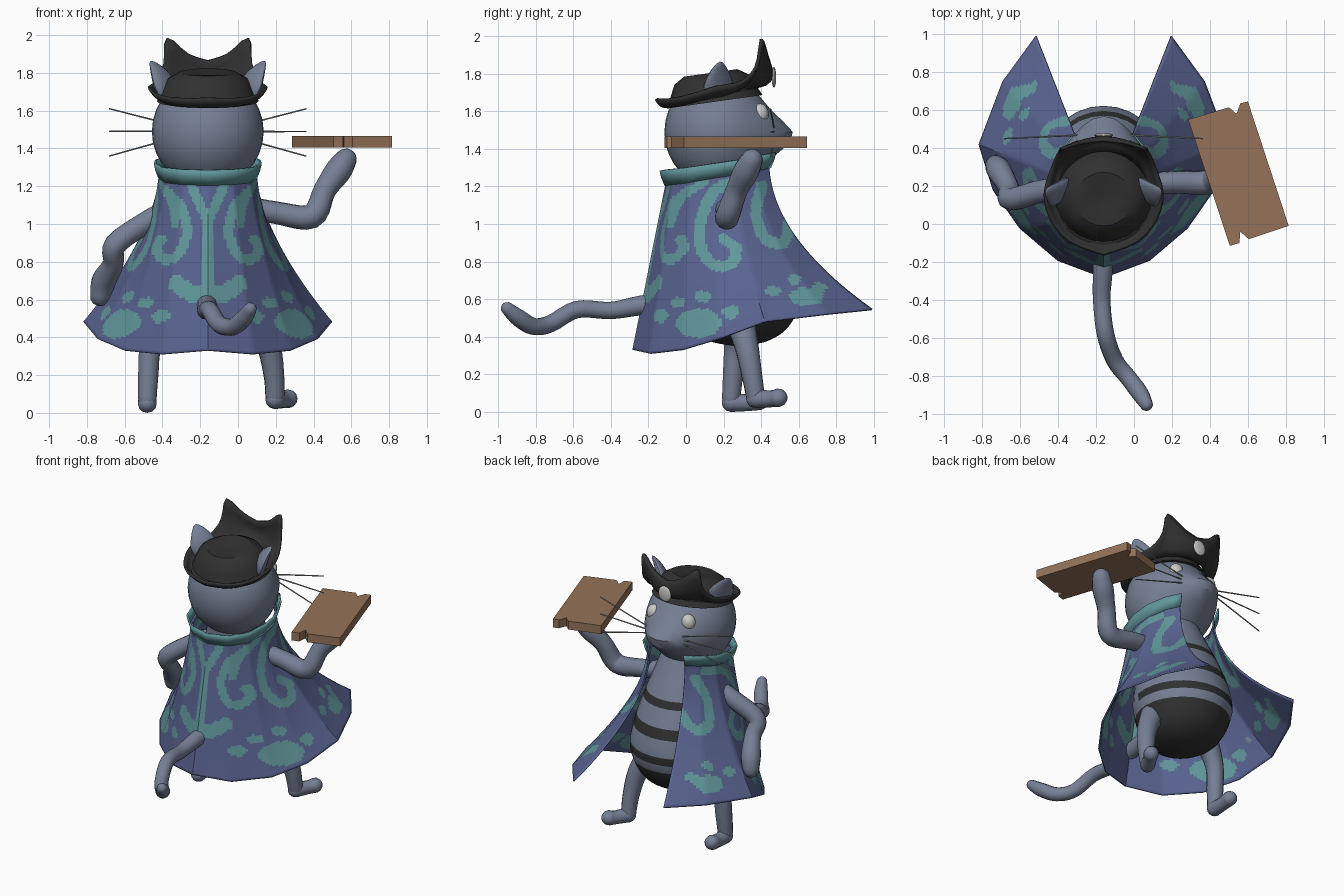
import bpy, bmesh, math
from mathutils import Vector, Matrix

if "Cube" in bpy.data.objects:
    bpy.data.objects.remove(bpy.data.objects["Cube"], do_unlink=True)

MID = -0.16      # the body's own plane of symmetry
made = []


def material(name, *rgb):
    m = bpy.data.materials.new(name)
    m.use_nodes = True
    m.diffuse_color = (*rgb, 1)
    m.node_tree.nodes["Principled BSDF"].inputs["Base Color"].default_value = (*rgb, 1)
    return m


fur = material("blue grey fur", .18, .215, .3)
cloth = material("indigo cloth", .1, .125, .28)
teal = material("teal trim", .12, .31, .33)
black = material("soft black", .03, .03, .03)
wood = material("brown wood", .3, .17, .1)
white = material("eye white", .58, .58, .56)
hair = material("whisker grey", .3, .32, .32)


def finish(name, bm, *mats, rule=None):
    bmesh.ops.recalc_face_normals(bm, faces=bm.faces)
    if rule:
        for f in bm.faces:
            f.material_index = rule(f.calc_center_median())
    me = bpy.data.meshes.new(name)
    bm.to_mesh(me)
    bm.free()
    ob = bpy.data.objects.new(name, me)
    bpy.context.collection.objects.link(ob)
    for m in mats:
        me.materials.append(m)
    made.append(ob)
    return ob


def loft(rings, closed=True, caps=False):
    bm = bmesh.new()
    rows = [[bm.verts.new(p) for p in ring] for ring in rings]
    n = len(rows[0])
    for a, b in zip(rows, rows[1:]):
        for i in range(n if closed else n - 1):
            j = (i + 1) % n
            bm.faces.new((a[i], a[j], b[j], b[i]))
    if caps:
        bm.faces.new(rows[0])
        bm.faces.new(rows[-1])
    return bm


def thicken(ob, amount):
    mod = ob.modifiers.new("thickness", "SOLIDIFY")
    mod.thickness = amount
    mod.offset = 0


def along(pts, t):
    """Straight-line sample of a point list, t from 0 to 1."""
    s = min(max(t, 0), 1) * (len(pts) - 1)
    i = min(int(s), len(pts) - 2)
    return Vector(pts[i]).lerp(Vector(pts[i + 1]), s - i)


def curve(pts, t):
    """Smooth sample (Catmull-Rom) of a point list."""
    s = t * (len(pts) - 1)
    i = min(int(s), len(pts) - 2)
    f = s - i
    a, b, c, d = (Vector(pts[min(max(k, 0), len(pts) - 1)]) for k in range(i - 1, i + 3))
    return b + (c - a) * f / 2 + (a * 2 - b * 5 + c * 4 - d) * f * f / 2 + (b * 3 - a - c * 3 + d) * f ** 3 / 2


def tube(name, pts, mat, sides=12, steps=5):
    """Limb through (x, y, z, radius) points with rounded ends."""
    n = steps * (len(pts) - 1)
    samples = [curve(pts, i / n) for i in range(n + 1)]
    path = [(p.to_3d(), p[3]) for p in samples]
    for end, nxt in ((0, 1), (-1, -2)):
        p, r = path[end]
        out = (p - path[nxt][0]).normalized()
        tips = [(p + out * r * math.sin(a), r * math.cos(a)) for a in (.5, 1.0, 1.4)]
        path = tips[::-1] + path if end == 0 else path + tips
    rings, prev, rot = [], Vector((0, 0, 1)), Matrix.Identity(3)
    for i, (p, r) in enumerate(path):
        tan = (path[min(i + 1, len(path) - 1)][0] - path[max(i - 1, 0)][0]).normalized()
        rot = prev.rotation_difference(tan).to_matrix() @ rot
        prev = tan
        rings.append([p + rot @ Vector((math.cos(a) * r, math.sin(a) * r, 0))
                      for a in (math.tau * k / sides for k in range(sides))])
    return finish(name, loft(rings, caps=True), mat)


def ellipsoid(name, centre, size, mat, turn=Matrix.Identity(4), shape=None, seg=24):
    bm = bmesh.new()
    bmesh.ops.create_uvsphere(bm, u_segments=seg, v_segments=seg // 2, radius=1)
    for v in bm.verts:
        d = v.co.copy()
        p = Vector(d[k] * size[k] for k in range(3))
        if shape:
            p = shape(d, p)
        v.co = turn @ p + Vector(centre)
    return finish(name, bm, mat)


# Head with the snout drawn out of the sphere
def snout(d, p):
    if d.y > 0:
        p.y += .12 * d.y ** 4 * math.exp(-((d.z + .1) / .4) ** 2)
    return p


ellipsoid("head", (MID, .17, 1.49), (.296, .285, .3), fur, shape=snout, seg=32)

# Pear-shaped body, dark below and striped above
profile = [(.02, .35, .28), (.16, .38, .28), (.26, .46, .29), (.32, .62, .3), (.31, .78, .29),
           (.26, .98, .26), (.2, 1.18, .22), (.17, 1.3, .19)]
rings = []
for i in range(61):
    r, z, y = curve(profile, i / 60)
    rings.append([(MID + r * math.sin(a), y + r * math.cos(a), z)
                  for a in (math.tau * k / 28 for k in range(28))])


def belly(c):
    stripe = any(abs(c.z - z) < .026 for z in (.65, .83, 1.0))
    return int(c.z < .57 or (stripe and c.y > .25))


finish("body", loft(rings, caps=True), fur, black, rule=belly)

# Eyes, ears and whiskers
for s, side in ((1, "left"), (-1, "right")):
    ellipsoid(side + "_eye", (MID + s * .135, .395, 1.585), (.05, .045, .056), white, seg=16)
    tilt = Matrix.Rotation(s * .42, 4, 'Y') @ Matrix.Rotation(s * .6, 4, 'Z')

    def leaf(d, p):
        taper = 1 - .45 * max(d.z, 0)
        return Vector((p.x * taper - .02 * s * (1 - d.z * d.z), p.y * taper, p.z))
    ellipsoid(side + "_ear", (MID + s * .25, .18, 1.745), (.035, .09, .13), fur, tilt, leaf, 16)
    for k, rise in (("upper", .12), ("middle", 0), ("lower", -.13)):
        tube(f"{side}_{k}_whisker", [(MID + s * .1, .47, 1.49 + rise * .1, .005),
                                     (MID + s * .52, .45, 1.49 + rise, .004)], hair, 5, 1)

# Arms, legs, feet and tail
tube("left_arm", [(-.02, .2, 1.1, .06), (.2, .22, 1.06, .06), (.39, .22, 1.04, .065), (.46, .27, 1.18, .06),
                  (.53, .32, 1.28, .07), (.57, .35, 1.34, .06)], fur)
tube("right_arm", [(-.34, .2, 1.09, .06), (-.5, .17, 1.0, .06), (-.65, .13, .89, .06), (-.66, .19, .79, .055),
                   (-.71, .28, .7, .065), (-.73, .31, .62, .055)], fur)
tube("left_leg", [(.08, .28, .52, .08), (.16, .32, .36, .065), (.19, .35, .2, .055), (.195, .37, .08, .05)], fur)
tube("left_foot", [(.195, .37, .07, .05), (.24, .45, .07, .045), (.265, .49, .075, .05)], fur)
tube("right_leg", [(-.38, .27, .52, .08), (-.46, .26, .36, .06), (-.475, .25, .2, .055), (-.48, .24, .07, .05)], fur)
tube("right_foot", [(-.48, .24, .05, .05), (-.48, .33, .05, .045), (-.48, .39, .06, .05)], fur)
tube("tail", [(MID, 0, .6, .06), (-.165, -.25, .565, .052), (-.17, -.4, .54, .046), (-.15, -.58, .545, .046),
              (-.1, -.72, .47, .046), (-.03, -.81, .455, .046), (.03, -.89, .5, .046), (.065, -.95, .55, .035)], fur)

# Cape, lofted between neckline and hem; half outlines run from back to front
neck = [(0, -.1, 1.235), (.13, -.07, 1.24), (.22, .02, 1.25), (.255, .14, 1.27), (.25, .26, 1.29),
        (.2, .37, 1.315), (.14, .44, 1.33)]
hem = [(0, -.28, .33), (.24, -.19, .31), (.44, -.02, .33), (.58, .18, .39), (.655, .42, .48),
       (.53, .75, .52), (.355, .99, .545)]


def cape_point(u, t):
    a, b = along(neck, abs(u)), along(hem, abs(u))
    f = t ** (1 + 1.0 * abs(u))
    return Vector((MID + math.copysign(1, u) * (a.x + (b.x - a.x) * f), a.y + (b.y - a.y) * f, a.z + (b.z - a.z) * t))


# Painted swirls: half width, then points seen from behind (x, z) or from the side (y, z)
back_lines = [
    (.026, [(.24, 1.19), (.14, 1.09), (.11, .96), (.15, .84), (.22, .81), (.27, .86), (.24, .92)]),
    (.026, [(.1, 1.24), (.04, 1.1), (0, .98), (0, .66)]),
    (.045, [(0, .64), (.08, .63), (.16, .68)])]
side_lines = [
    (.03, [(.34, 1.24), (.18, 1.2), (.1, 1.08), (.07, .92), (.13, .79), (.23, .78), (.27, .86), (.2, .92)]),
    (.03, [(.4, 1.2), (.37, 1.05), (.42, .92), (.52, .9), (.54, 1.0)]),
    (.022, [(-.08, 1.0), (-.02, 1.14), (.1, 1.22)])]
# Paw prints: side centre and radii
spots = [(.07, .47, .12, .08), (-.13, .51, .04, .035), (-.04, .58, .04, .03), (.09, .61, .045, .03),
         (.24, .53, .045, .035), (.64, .61, .09, .05), (.46, .64, .04, .025), (.58, .7, .035, .025),
         (.71, .66, .04, .025)]


def near(p, lines):
    for width, pts in lines:
        smooth = [curve(pts, i / 16) for i in range(17)]
        if any((q - p).length < width for q in smooth):
            return True
        for a, b in zip(smooth, smooth[1:]):
            d = b - a
            k = min(max((p - a).dot(d) / d.length_squared, 0), 1)
            if (a + d * k - p).length < width:
                return True
    return False


def pattern(c):
    dx, rear, flank = abs(c.x - MID), Vector((abs(c.x - MID), c.z)), Vector((c.y, c.z))
    if c.y < .03 and near(rear, back_lines):
        return 1
    if dx > .15 and near(flank, side_lines):
        return 1
    return int(dx > .15 and any(((c.y - y) / a) ** 2 + ((c.z - z) / b) ** 2 < 1 for y, z, a, b in spots))


across, down = 144, 60
columns = [2 * i / across - 1 for i in range(across + 1)]
cape = finish("cape", loft([[cape_point(u, j / down) for u in columns] for j in range(down + 1)], closed=False),
              cloth, teal, rule=pattern)
thicken(cape, .01)

# Collar standing up from the neckline
rings = []
for lift, flare in ((-.03, 1.03), (.015, 1.1), (.05, 1.13)):
    ring = []
    for i in range(25):
        u = i / 12 - 1
        p = cape_point(u, 0)
        ring.append((MID + (p.x - MID) * (flare * .97), .17 + (p.y - .17) * flare, p.z + lift))
    rings.append(ring)
thicken(finish("collar", loft(rings, closed=False), teal), .012)

# Hat crown, turned about its own axis and tilted back
crown = [(.27, -.02), (.235, .05), (.21, .1), (.15, .135), (.08, .13), (.01, .12)]
tilt = Matrix.Rotation(.14, 3, 'X')
rings = [[Vector((MID, .15, 1.67)) + tilt @ Vector((r * math.sin(a), r * .95 * math.cos(a), h))
          for a in (math.tau * k / 24 for k in range(24))] for r, h in crown]
finish("hat_crown", loft(rings, caps=True), black)

# Hat brim, rolled up all round and rising to two points in front
edge = [(0, -.16, 1.665), (.18, -.09, 1.665), (.28, .03, 1.69), (.31, .16, 1.73), (.27, .3, 1.76),
        (.235, .38, 1.85), (.215, .4, 1.985), (.1, .43, 1.9), (0, .44, 1.865)]
rings = []
for k in range(6):
    t = k / 5
    ring = []
    for i in range(48):
        u = i / 24 - 1
        rim = curve(edge, abs(u))
        a = math.pi * abs(u)
        base = Vector((.245 * math.sin(a), .15 - .235 * math.cos(a), 0))
        base.z = 1.635 + .2 * (base.y + .1)
        p = base.lerp(rim, t)
        p.z -= .1 * t * (1 - t)
        p.y += .16 * t * (1 - t) * max(0, -math.cos(a))
        ring.append((MID + math.copysign(p.x, u), p.y, p.z))
    rings.append(ring)
thicken(finish("hat_brim", loft(rings), black), .016)
ellipsoid("hat_badge", (MID, .468, 1.78), (.05, .012, .055), white, seg=16)

# Notched wooden board resting on the raised hand
outline = [(.285, .55), (.5, .615), (.54, .58), (.56, .635), (.6, .645), (.815, -.01), (.605, -.08),
           (.56, -.04), (.555, -.1), (.505, -.115)]
finish("board", loft([[(x, y, z) for x, y in outline] for z in (1.405, 1.465)], caps=True), wood)

# Smooth shading with crisp edges
bpy.ops.object.select_all(action='DESELECT')
for ob in made:
    ob.select_set(True)
bpy.context.view_layer.objects.active = made[0]
bpy.ops.object.shade_smooth_by_angle(angle=math.radians(35))
